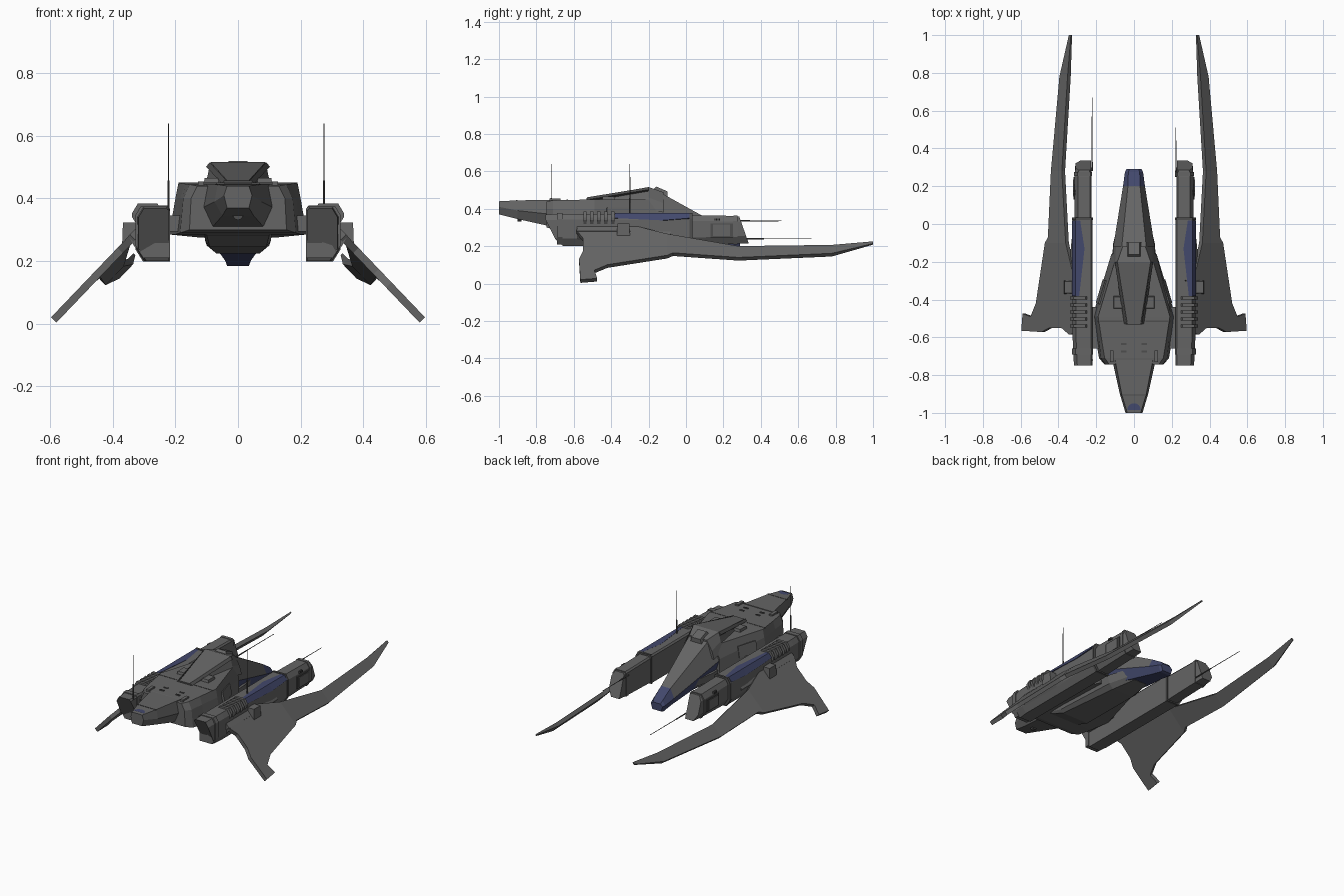
import bpy, bmesh, math
from mathutils import Vector

cube = bpy.data.objects.get("Cube")
if cube:
    bpy.data.objects.remove(cube, do_unlink=True)


def material(name, rgb):
    m = bpy.data.materials.new(name)
    m.use_nodes = True
    m.diffuse_color = (*rgb, 1)
    m.node_tree.nodes["Principled BSDF"].inputs["Base Color"].default_value = (*rgb, 1)
    return m


GREY = material("hull grey", (0.13, 0.13, 0.13))
DARK = material("trim grey", (0.075, 0.075, 0.075))
BLUE = material("accent blue", (0.055, 0.065, 0.15))


def finish(name, bm, mats, mirror=False, rule=None):
    bmesh.ops.recalc_face_normals(bm, faces=bm.faces[:])
    if rule:
        for f in bm.faces:
            f.material_index = rule(f.calc_center_median(), f.normal)
    me = bpy.data.meshes.new(name)
    bm.to_mesh(me)
    bm.free()
    for m in mats:
        me.materials.append(m)
    ob = bpy.data.objects.new(name, me)
    bpy.context.collection.objects.link(ob)
    if mirror:
        ob.modifiers.new("Mirror", 'MIRROR').use_mirror_merge = False
    return ob


def loft(name, rings, mats, mirror=False, rule=None):
    """Skin matching rings of 3D points and cap both ends."""
    bm = bmesh.new()
    vs = [[bm.verts.new(p) for p in r] for r in rings]
    n = len(rings[0])
    for a, b in zip(vs, vs[1:]):
        for i in range(n):
            j = (i + 1) % n
            bm.faces.new((a[i], a[j], b[j], b[i]))
    bm.faces.new(vs[0])
    bm.faces.new(vs[-1][::-1])
    return finish(name, bm, mats, mirror, rule)


def hexagon(y, wt, zt, wm, zm, wb, zb):
    """Symmetric section from top, middle and bottom half widths and heights."""
    half = [(wt, zt), (wm, zm), (wb, zb)]
    return [(x, y, z) for x, z in half] + [(-x, y, z) for x, z in half[::-1]]


def box(name, centre, size, mat=GREY, mirror=False, taper=1.0, rot=(0, 0, 0)):
    h = Vector(size) / 2
    rings = [[(sx * h.x * k, sy * h.y * k, sz * h.z) for sx, sy in ((-1, -1), (1, -1), (1, 1), (-1, 1))]
             for sz, k in ((-1, 1), (1, taper))]
    ob = loft(name, rings, [mat], False)
    ob.rotation_euler = rot
    ob.location = centre
    ob.data.transform(ob.matrix_basis)
    ob.matrix_basis.identity()
    if mirror:
        ob.modifiers.new("Mirror", 'MIRROR').use_mirror_merge = False
    return ob


# Central hull, tail and belly
loft("main_hull", [hexagon(*s) for s in (
    (-0.745, 0.13, 0.44, 0.15, 0.40, 0.155, 0.30),
    (-0.71, 0.155, 0.445, 0.175, 0.40, 0.185, 0.29),
    (-0.62, 0.17, 0.447, 0.185, 0.40, 0.20, 0.285),
    (-0.49, 0.19, 0.45, 0.20, 0.40, 0.22, 0.285),
    (-0.16, 0.09, 0.45, 0.12, 0.37, 0.12, 0.275))], [GREY])
loft("tail", [hexagon(*s) for s in (
    (-1.0, 0.035, 0.44, 0.045, 0.41, 0.035, 0.37),
    (-0.90, 0.065, 0.445, 0.075, 0.39, 0.05, 0.345),
    (-0.72, 0.10, 0.447, 0.115, 0.37, 0.085, 0.305))], [GREY])
loft("belly", [hexagon(*s) for s in (
    (-0.62, 0.11, 0.30, 0.105, 0.29, 0.10, 0.283),
    (-0.52, 0.11, 0.30, 0.105, 0.265, 0.09, 0.245),
    (-0.10, 0.11, 0.30, 0.10, 0.25, 0.07, 0.225),
    (0.06, 0.07, 0.29, 0.06, 0.25, 0.045, 0.225))], [GREY])

# Canopy spine and drooping nose
loft("canopy_spine", [hexagon(*s) for s in (
    (-0.53, 0.035, 0.458, 0.04, 0.45, 0.05, 0.43),
    (-0.20, 0.088, 0.516, 0.10, 0.46, 0.115, 0.40),
    (-0.12, 0.06, 0.488, 0.095, 0.43, 0.11, 0.38))], [GREY])
loft("nose", [hexagon(*s) for s in (
    (-0.17, 0.07, 0.505, 0.118, 0.36, 0.09, 0.27),
    (0.20, 0.032, 0.30, 0.058, 0.245, 0.04, 0.20),
    (0.275, 0.03, 0.252, 0.048, 0.225, 0.035, 0.185),
    (0.29, 0.025, 0.235, 0.04, 0.22, 0.03, 0.19))], [GREY, BLUE],
    rule=lambda c, n: int(c.y > 0.2 or n.z < -0.1))
box("canopy_intake", (0, -0.135, 0.492), (0.08, 0.09, 0.03), GREY, taper=0.75, rot=(-0.4, 0, 0))
box("canopy_rear_frame", (0, -0.525, 0.452), (0.085, 0.012, 0.012), DARK)
for s in (-1, 1):
    loft("canopy_edge_strip", [[(s * (x + dx), y, z + dz) for dx, dz in ((0, 0.003), (0.012, -0.01), (0, -0.02))]
                               for x, y, z in ((0.04, -0.53, 0.458), (0.09, -0.20, 0.512))], [DARK])

# Small hull fittings
box("shoulder_hatch", (0.085, -0.415, 0.455), (0.05, 0.07, 0.022), GREY, True, 0.85)
box("deck_seam", (0.125, -0.515, 0.449), (0.13, 0.006, 0.004), DARK, True)
box("tail_seam", (0, -0.905, 0.4445), (0.135, 0.006, 0.004), DARK)
for y in (-0.635, -0.675):
    box("deck_vent", (0.055, y, 0.448), (0.028, 0.01, 0.005), DARK, True)
box("rear_bracket", (0.118, -0.70, 0.42), (0.02, 0.06, 0.07), GREY, True)
box("side_panel", (0.172, -0.36, 0.37), (0.012, 0.13, 0.07), GREY, True, rot=(0, -0.2, 0.29))
box("pod_strut", (0.20, -0.55, 0.32), (0.06, 0.22, 0.05), GREY, True)

bm = bmesh.new()
bmesh.ops.create_circle(bm, cap_ends=True, segments=16, radius=0.036)
bmesh.ops.delete(bm, geom=[v for v in bm.verts if v.co.y < -0.01], context='VERTS')
if not bm.faces:
    bm.faces.new([bm.verts.new((0.036 * math.cos(math.pi * i / 8), 0.036 * math.sin(math.pi * i / 8), 0))
                  for i in range(9)])
for v in bm.verts:
    v.co += Vector((0, -0.985, 0.445))
finish("tail_light", bm, [BLUE])

bm = bmesh.new()
bmesh.ops.create_cone(bm, cap_ends=True, segments=10, radius1=0.016, radius2=0.016, depth=0.02)
for v in bm.verts:
    v.co = (v.co.x, v.co.z - 0.89, v.co.y + 0.347)
finish("tail_port", bm, [DARK])


# Side pods
def pod_ring(y, x0, x1, z0, z1, slope=0.0, knee=1.0):
    pts = [(x0, z0), (x1 - 0.025, z0), (x1, z0 + 0.04), (x1, z1 - 0.03), (x1 - 0.018, z1), (x0 + 0.008, z1), (x0, z1 - 0.01)]
    return [(x, y + slope * max(0, knee - z), z) for x, z in pts]


loft("rear_pod", [pod_ring(-0.75, 0.22, 0.318, 0.20, 0.37, 1.1, 0.285),
                  pod_ring(-0.60, 0.22, 0.325, 0.20, 0.373),
                  pod_ring(0.03, 0.22, 0.325, 0.20, 0.373)], [GREY], True)
loft("front_pod", [pod_ring(0.02, 0.224, 0.315, 0.205, 0.366),
                   pod_ring(0.25, 0.224, 0.315, 0.212, 0.362),
                   pod_ring(0.285, 0.228, 0.31, 0.215, 0.358, 0.35, 0.358)], [GREY], True)
loft("pod_collar", [pod_ring(y, 0.217, 0.328, 0.198, 0.377) for y in (0.02, 0.034)], [DARK], True)
loft("pod_tip_cap", [pod_ring(y, 0.222, 0.318, 0.21, 0.364) for y in (0.255, 0.275)], [GREY], True)
loft("pod_rear_cap", [pod_ring(y, 0.217, 0.328, 0.21, 0.376) for y in (-0.69, -0.66)], [GREY], True)

# Blue strip following the pod's upper outer edge
loft("pod_accent", [[(xi, y, 0.376), (0.309, y, 0.376), (0.329, y, zo), (0.31, y, 0.34)]
                    for y, xi, zo in ((-0.38, 0.29, 0.350), (-0.13, 0.262, 0.338), (0.018, 0.285, 0.350))], [BLUE], True)

# Cooling ribs wrapped around the pod shoulder
for i in range(5):
    y = -0.54 + i * 0.037
    loft("cooling_rib", [pod_ring(y + d, 0.25, 0.338, 0.30, 0.384) for d in (-0.009, 0.009)], [GREY], True)

box("pod_side_box", (0.345, -0.335, 0.29), (0.05, 0.07, 0.065), GREY, True, 0.9)
box("pod_side_frame", (0.315, 0.19, 0.285), (0.012, 0.12, 0.075), DARK, True)
box("pod_side_plate", (0.318, 0.19, 0.285), (0.012, 0.09, 0.06), GREY, True)
for i in range(4):
    box("pod_vent", (0.317, 0.155 + i * 0.008, 0.342), (0.012, 0.004, 0.012), DARK, True)

# Drooping wing with a long forward blade
outline = [(0.345, -0.585), (0.385, -0.55), (0.45, -0.55), (0.49, -0.572), (0.597, -0.565), (0.59, -0.475),
           (0.548, -0.49), (0.52, -0.42), (0.472, -0.1), (0.456, -0.07), (0.44, 0.28), (0.395, 0.78),
           (0.345, 1.0), (0.334, 1.0), (0.352, 0.78), (0.382, 0.28), (0.362, -0.1), (0.315, -0.3), (0.315, -0.58)]


def droop(y):
    t = min(max((y + 0.1) / 0.38, 0), 1)
    u = min(max((y - 0.28) / 0.5, 0), 1)
    return -0.045 * t - 0.025 * u


bm = bmesh.new()
flat = bm.faces.new([bm.verts.new((x, y, 0)) for x, y in outline])
top = bmesh.ops.triangulate(bm, faces=[flat])["faces"]
low = bmesh.ops.extrude_face_region(bm, geom=top, use_keep_orig=True)["geom"]
under = {v for v in low if isinstance(v, bmesh.types.BMVert)}
for v in bm.verts:
    x, y, _ = v.co
    v.co.z = 0.305 - (x - 0.325) * 1.045 + droop(y)
    if v in under:
        t = 0.017 if y < 0.8 else 0.006
        v.co -= Vector((t, 0, t))
finish("wing", bm, [GREY], True)

# Wing root fairing against the pod
loft("wing_root", [[(0.31, y, 0.32), (x, y, z), (x - 0.02, y, z - 0.035), (0.31, y, 0.22)]
                   for y, x, z in ((-0.58, 0.35, 0.28), (-0.30, 0.35, 0.28), (-0.08, 0.33, 0.265))], [GREY], True)


# Thin masts and probes, thicker along the base
def rod(name, start, end):
    a, b = Vector(start), Vector(end)
    d = b - a
    bm = bmesh.new()
    for r, p, q in ((0.0045, 0, 0.35), (0.0022, 0.35, 1)):
        geom = bmesh.ops.create_cone(bm, cap_ends=True, segments=6, radius1=r, radius2=r * 0.8, depth=d.length * (q - p))
        bmesh.ops.rotate(bm, verts=geom["verts"], matrix=d.to_track_quat('Z', 'Y').to_matrix())
        bmesh.ops.translate(bm, verts=geom["verts"], vec=a + d * (p + q) / 2)
    finish(name, bm, [DARK])


rod("rear_mast", (-0.222, -0.72, 0.36), (-0.222, -0.72, 0.64))
rod("forward_mast", (0.275, -0.30, 0.36), (0.275, -0.30, 0.64))
rod("left_probe", (0.222, 0.25, 0.335), (0.222, 0.51, 0.335))
rod("right_probe", (-0.222, 0.28, 0.24), (-0.222, 0.67, 0.24))
